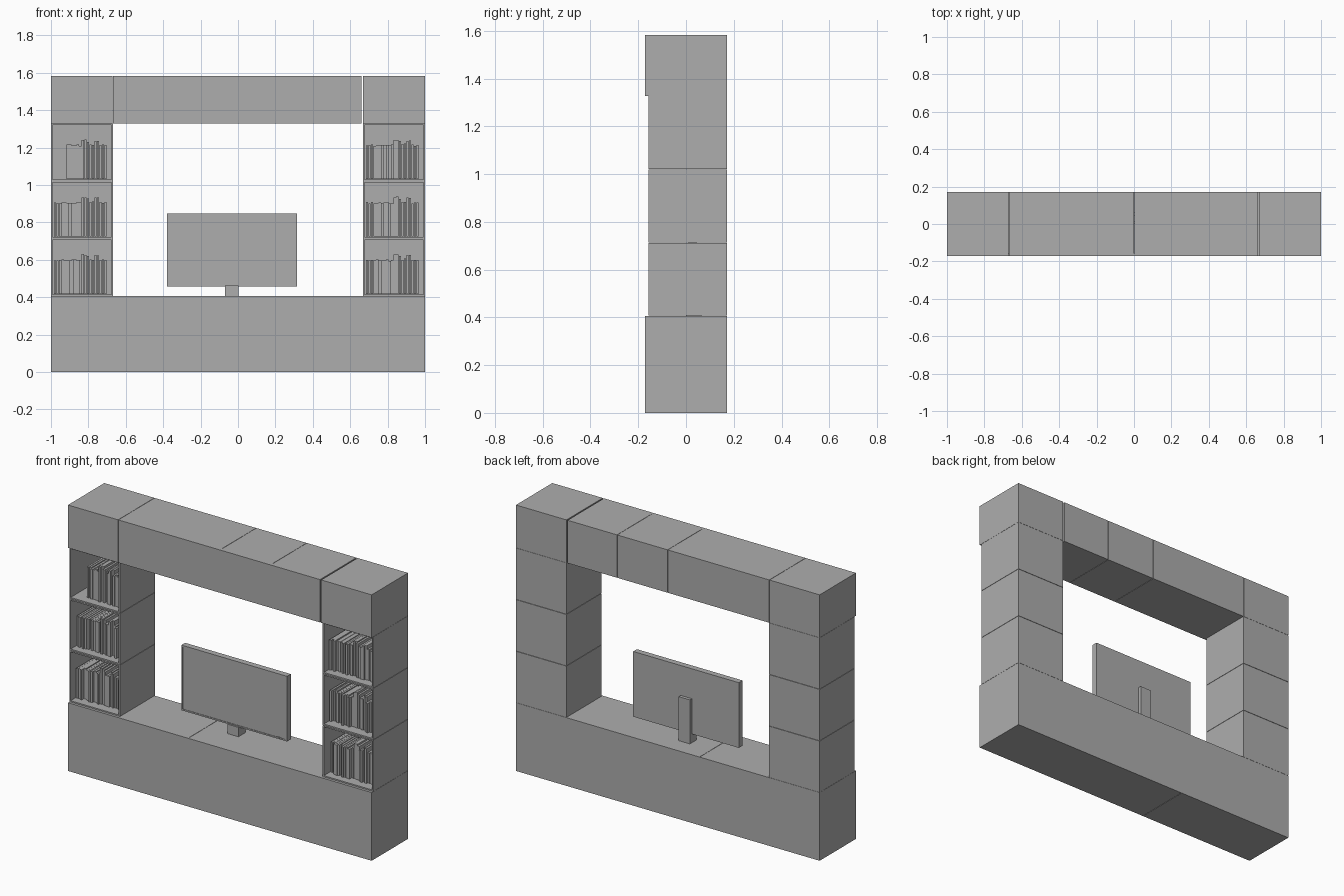
import bpy
import bmesh
import random

random.seed(4)
if "Cube" in bpy.data.objects:
    bpy.data.objects.remove(bpy.data.objects["Cube"])

grey = bpy.data.materials.new("plain_grey")
grey.use_nodes = True
COLOR = (0.42, 0.42, 0.42, 1)
grey.diffuse_color = COLOR
grey.node_tree.nodes["Principled BSDF"].inputs["Base Color"].default_value = COLOR

FRONT, BACK, FACE = -0.171, 0.171, -0.157   # cabinet front, back, shelf front
BASE_TOP, SHELF_TOP, TOP = 0.406, 1.328, 1.583
INNER = 0.668


def finish(name, bm):
    bmesh.ops.recalc_face_normals(bm, faces=bm.faces)
    mesh = bpy.data.meshes.new(name)
    bm.to_mesh(mesh)
    bm.free()
    mesh.materials.append(grey)
    obj = bpy.data.objects.new(name, mesh)
    bpy.context.collection.objects.link(obj)
    return obj


def add_box(bm, x, y, z):
    verts = bmesh.ops.create_cube(bm, size=1)["verts"]
    for v in verts:
        v.co = [lim[0] if c < 0 else lim[1] for c, lim in zip(v.co, (x, y, z))]
    return verts


def box(name, x, y, z):
    bm = bmesh.new()
    add_box(bm, x, y, z)
    return finish(name, bm)


def recessed_box(name, x, y, z, rim, depth):
    """Box whose front face is inset by a rim and pushed back."""
    bm = bmesh.new()
    add_box(bm, x, y, z)
    bm.normal_update()
    front = min(bm.faces, key=lambda f: f.calc_center_median().y)
    bmesh.ops.inset_region(bm, faces=[front], thickness=rim)
    moved = bmesh.ops.extrude_discrete_faces(bm, faces=[front])["faces"][0]
    bmesh.ops.translate(bm, verts=moved.verts, vec=(0, depth, 0))
    return finish(name, bm)


def cabinet_row(name, cuts, z):
    """Carcasses side by side behind one continuous front panel."""
    box(name + "_front", (cuts[0], cuts[-1]), (FRONT, FACE), z)
    for i, (a, b) in enumerate(zip(cuts, cuts[1:])):
        start = a + 0.002 if i else a
        box(f"{name}_carcass_{i + 1}", (start, b), (FACE, BACK), z)


# Low cabinets and overhead cabinets
cabinet_row("low_cabinet", (-1, -0.21, 1), (0, BASE_TOP))
cabinet_row("overhead_cabinet", (-INNER, 0, 0.333, 0.66), (SHELF_TOP, TOP))
for side, x in (("right", (-1, -INNER - 0.002)), ("left", (INNER, 1))):
    box(side + "_corner_cabinet", x, (FRONT, BACK), (SHELF_TOP, TOP))

# Bookcase towers: three open boxes per side, each with a row of books
HEIGHTS = [0.18] * 11 + [0.21, 0.21, 0.2, 0.185, 0.185, 0.205, 0.205] + [0.18] * 3
WIDTH = 0.0135
STEP = (SHELF_TOP - BASE_TOP) / 3
for side, x in (("right", (-1, -INNER)), ("left", (INNER, 1))):
    for level in range(3):
        bottom = BASE_TOP + level * STEP
        recessed_box(f"{side}_shelf_{level + 1}", x, (FACE, BACK),
                     (bottom + 0.001, bottom + STEP - 0.001), 0.011, 0.31)
        bm = bmesh.new()
        skip = 5 if side == "right" and level == 2 else 0
        for i, height in list(enumerate(HEIGHTS))[skip:]:
            left = x[0] + 0.016 + i * WIDTH
            spine = -0.11 + random.uniform(-0.012, 0.012)
            add_box(bm, (left, left + WIDTH - 0.0015), (spine, spine + 0.15),
                    (bottom + 0.012, bottom + 0.012 + height + random.uniform(-0.004, 0.004)))
        finish(f"{side}_books_{level + 1}", bm)

# Television screen, neck and rear post
recessed_box("television_screen", (-0.38, 0.316), (0.01, 0.045), (0.458, 0.846), 0.012, 0.003)
box("power_light", (0.25, 0.27), (0.006, 0.012), (0.466, 0.47))
box("television_neck", (-0.07, 0.003), (0, 0.062), (BASE_TOP, 0.462))
box("rear_post", (-0.07, 0.003), (0.044, 0.064), (BASE_TOP, 0.668))

# Television foot: open trapezoid frame
bm = bmesh.new()
corners = [(-0.275, -0.065), (0.207, -0.065), (0.178, 0.055), (-0.246, 0.055)]
face = bm.faces.new([bm.verts.new((x, y, BASE_TOP)) for x, y in corners])
bm.normal_update()
bmesh.ops.inset_region(bm, faces=[face], thickness=0.018)
bmesh.ops.delete(bm, geom=[face], context="FACES")
raised = bmesh.ops.extrude_face_region(bm, geom=bm.faces[:])["geom"]
bmesh.ops.translate(bm, verts=[g for g in raised if isinstance(g, bmesh.types.BMVert)],
                    vec=(0, 0, 0.018))
finish("television_foot", bm)
